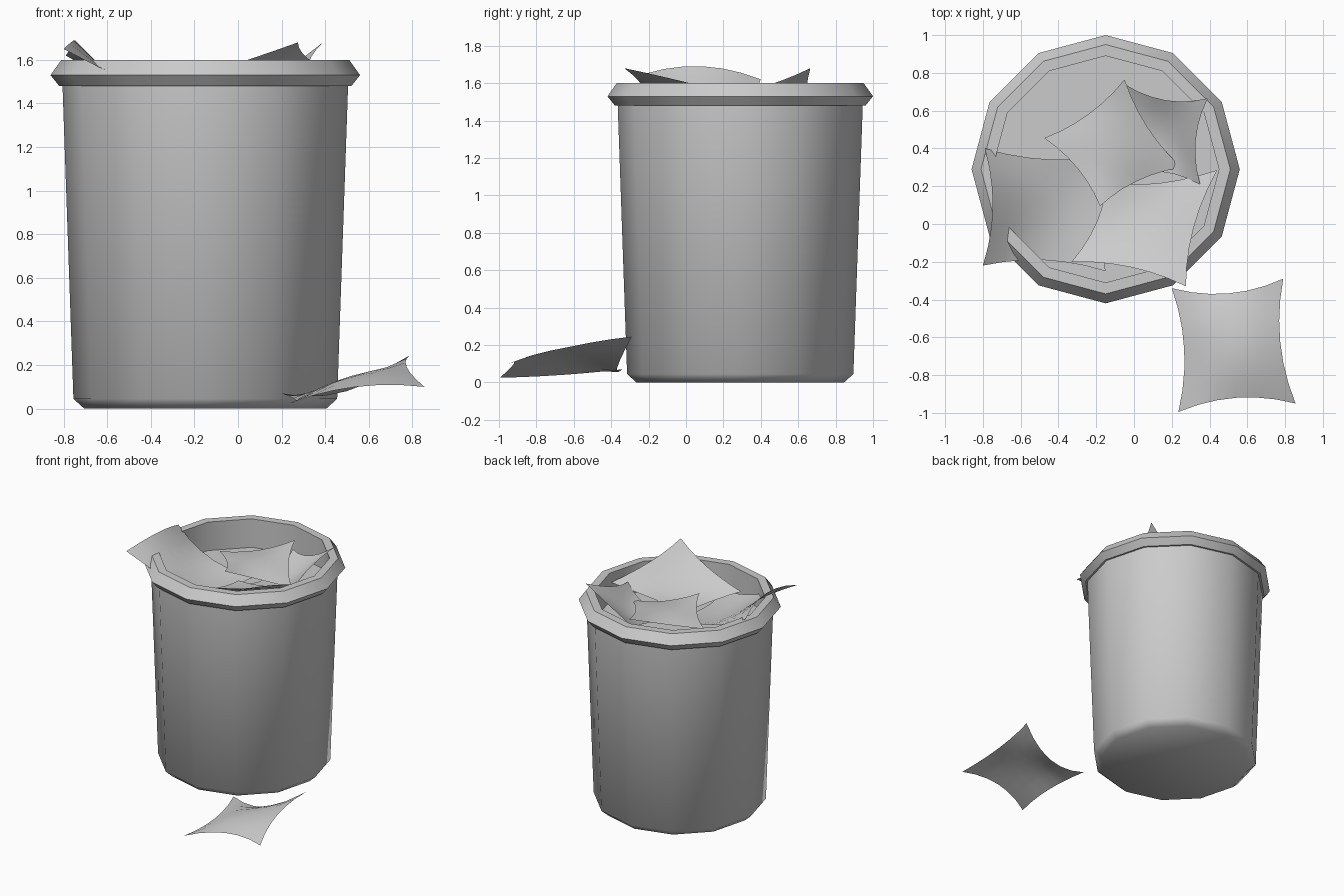
import bpy
import math
from mathutils import Vector

if "Cube" in bpy.data.objects:
    bpy.data.objects.remove(bpy.data.objects["Cube"], do_unlink=True)

grey = bpy.data.materials.new("plain grey")
grey.use_nodes = True
colour = (0.6, 0.6, 0.6, 1)
grey.diffuse_color = colour
grey.node_tree.nodes["Principled BSDF"].inputs["Base Color"].default_value = colour


def make_object(name, verts, faces, angle):
    mesh = bpy.data.meshes.new(name)
    mesh.from_pydata(verts, [], faces)
    mesh.materials.append(grey)
    obj = bpy.data.objects.new(name, mesh)
    bpy.context.collection.objects.link(obj)
    bpy.ops.object.select_all(action='DESELECT')
    obj.select_set(True)
    bpy.context.view_layer.objects.active = obj
    bpy.ops.object.shade_smooth_by_angle(angle=math.radians(angle))
    return obj


def lathe(name, centre, profile, sides, angle):
    """Turn a (radius, height) profile and cap both of its ends."""
    verts, faces = [], []
    for radius, z in profile:
        for i in range(sides):
            a = math.tau * i / sides
            verts.append((centre[0] + radius * math.cos(a),
                          centre[1] + radius * math.sin(a), z))
    for r in range(len(profile) - 1):
        for i in range(sides):
            j = (i + 1) % sides
            a, b = r * sides, (r + 1) * sides
            faces.append((a + i, a + j, b + j, b + i))
    last = (len(profile) - 1) * sides
    faces.append(tuple(reversed(range(sides))))
    faces.append(tuple(last + i for i in range(sides)))
    return make_object(name, verts, faces, angle)


def sheet(name, corners, edge_heights, centre_height, pinch=0.14, steps=6):
    """Crumpled square: corners in order, edges pulled in towards the middle."""
    c = [Vector(p) for p in corners]
    middle = sum(c, Vector()) / 4
    middle.z = centre_height
    mids = []
    for i, z in enumerate(edge_heights):
        m = ((c[i] + c[(i + 1) % 4]) / 2).lerp(middle, pinch)
        m.z = z
        mids.append(m)
    control = [[c[0], mids[0], c[1]],
               [mids[3], middle, mids[1]],
               [c[3], mids[2], c[2]]]

    def weights(t):
        return (2 * (t - 0.5) * (t - 1), 4 * t * (1 - t), 2 * t * (t - 0.5))

    verts, faces = [], []
    for r in range(steps + 1):
        wr = weights(r / steps)
        for s in range(steps + 1):
            ws = weights(s / steps)
            verts.append(sum((control[i][j] * wr[i] * ws[j]
                              for i in range(3) for j in range(3)), Vector()))
    row = steps + 1
    for r in range(steps):
        for s in range(steps):
            a = r * row + s
            faces.append((a, a + 1, a + row + 1, a + row))
    return make_object(name, verts, faces, 60)


# Twelve-sided bin: chamfered foot, tapered wall, rolled rim, filled inside
lathe("bin", (-0.15, 0.29), [
    (0.555, 0), (0.605, 0.045), (0.655, 1.48), (0.67, 1.48), (0.71, 1.53),
    (0.66, 1.6), (0.6, 1.6), (0.6, 1.38)], 12, 50)

# Sheets lying in the bin
sheet("left_paper",
      [(-0.8, -0.22, 1.65), (-0.15, -0.25, 1.42), (-0.1, 0.37, 1.42), (-0.79, 0.4, 1.62)],
      [1.5, 1.4, 1.46, 1.69], 1.46)
sheet("front_paper",
      [(-0.33, -0.2, 1.48), (0.275, -0.33, 1.68), (0.44, 0.285, 1.53), (-0.15, 0.22, 1.43)],
      [1.58, 1.61, 1.46, 1.44], 1.49)
sheet("back_paper",
      [(-0.05, 0.74, 1.5), (0.39, 0.665, 1.68), (0.35, 0.21, 1.53), (-0.08, 0.25, 1.41)],
      [1.54, 1.59, 1.43, 1.42], 1.44, 0.2)
sheet("middle_paper",
      [(-0.475, 0.455, 1.48), (-0.18, 0.095, 1.54), (0.25, 0.3, 1.45), (-0.05, 0.765, 1.56)],
      [1.5, 1.48, 1.5, 1.5], 1.52)

# Sheet dropped on the ground in front
sheet("fallen_paper",
      [(0.235, -0.995, 0.025), (0.855, -0.95, 0.1), (0.79, -0.29, 0.245), (0.2, -0.34, 0.07)],
      [0.1, 0.19, 0.08, 0.04], 0.15, 0.16)
